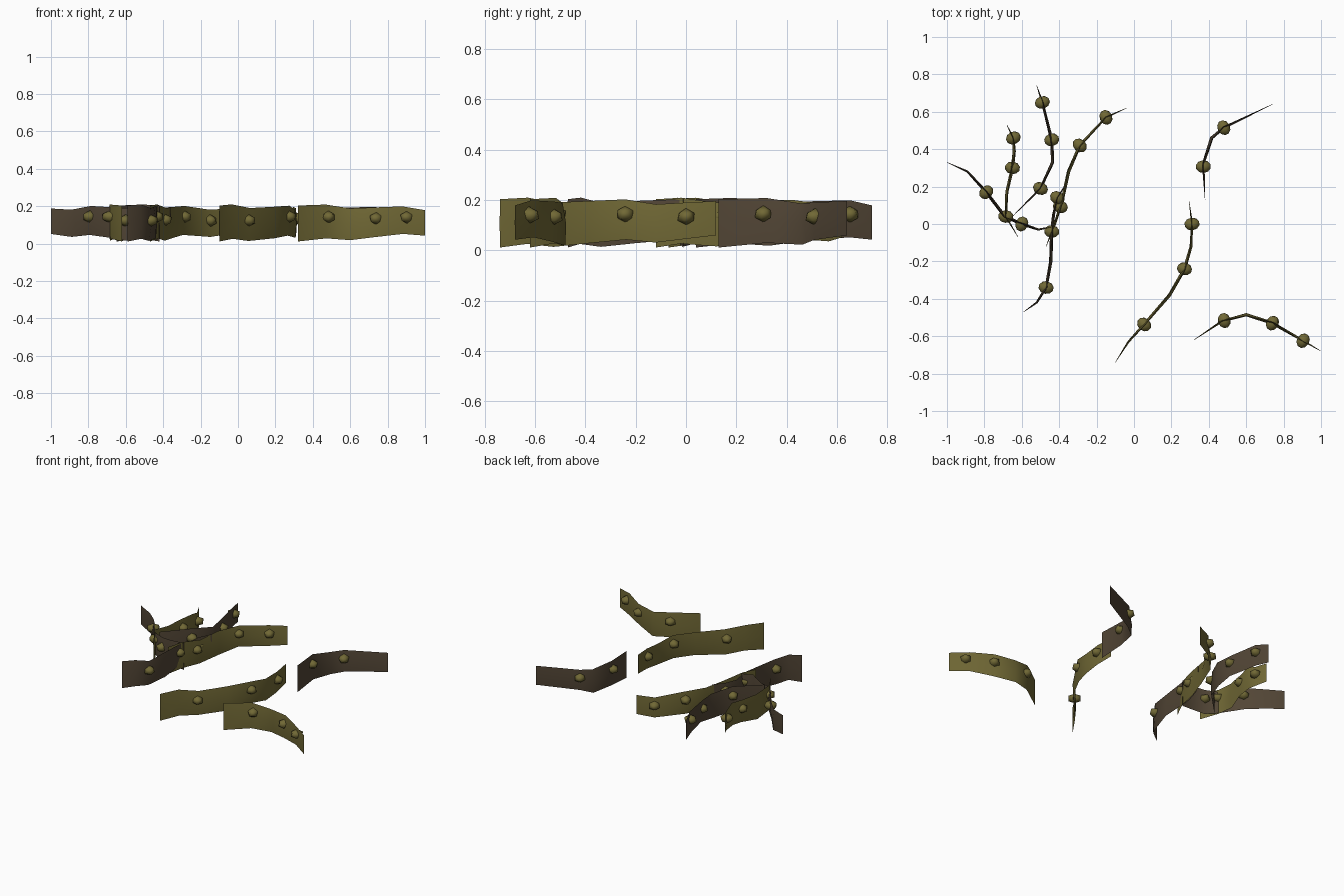
import bpy, bmesh, math
from mathutils import Vector

if "Cube" in bpy.data.objects:
    bpy.data.objects.remove(bpy.data.objects["Cube"], do_unlink=True)


def make_material(name, color):
    mat = bpy.data.materials.new(name)
    mat.use_nodes = True
    mat.diffuse_color = color
    mat.node_tree.nodes["Principled BSDF"].inputs["Base Color"].default_value = color
    return mat


olive = make_material("olive green", (.165, .14, .036, 1))
brown = make_material("dark brown", (.084, .06, .036, 1))


def finish(bm, name, material, angle):
    bmesh.ops.recalc_face_normals(bm, faces=bm.faces)
    mesh = bpy.data.meshes.new(name)
    bm.to_mesh(mesh)
    bm.free()
    mesh.materials.append(material)
    obj = bpy.data.objects.new(name, mesh)
    bpy.context.collection.objects.link(obj)
    bpy.ops.object.select_all(action='DESELECT')
    obj.select_set(True)
    bpy.context.view_layer.objects.active = obj
    bpy.ops.object.shade_smooth_by_angle(angle=math.radians(angle))
    return obj


def tangent(path, i):
    a, b = path[max(i - 1, 0)], path[min(i + 1, len(path) - 1)]
    return (b - a).normalized()


def centre_height(i, t):
    return .107 + .012 * t + .01 * math.sin(2.1 * i)


def make_blade(name, path, material):
    """Thin upright ribbon with a diamond section, running base to tip."""
    bm = bmesh.new()
    rings = []
    last = len(path) - 1
    for i, p in enumerate(path):
        t = i / last
        d = tangent(path, i)
        side = Vector((-d.y, d.x, 0))
        thick = .001 + .008 * math.sin(math.pi * t) ** .7 if 0 < i < last else .001
        lean = side * (.006 * math.sin(2.6 * i) if 0 < i < last else 0)
        half = Vector((0, 0, .096 - .028 * t))
        c = Vector((p.x, p.y, centre_height(i, t)))
        rings.append([bm.verts.new(v) for v in (
            c + half + lean, c + side * thick, c - half - lean, c - side * thick)])
    for a, b in zip(rings, rings[1:]):
        for k in range(4):
            n = (k + 1) % 4
            bm.faces.new((a[k], a[n], b[n], b[k]))
    bm.faces.new(rings[0])
    bm.faces.new(rings[-1])
    return finish(bm, name, material, 60)


def make_bladder(name, path, u):
    """Faceted air bladder bulging through the ribbon at path position u."""
    i = min(int(u), len(path) - 2)
    p = path[i].lerp(path[i + 1], u - i)
    d = (path[i + 1] - path[i]).normalized()
    bm = bmesh.new()
    bmesh.ops.create_icosphere(bm, subdivisions=1, radius=1)
    obj = finish(bm, name, olive, 60)
    obj.scale = (.038, .046, .034)
    obj.rotation_euler.z = math.atan2(d.y, d.x)
    obj.location = (p.x, p.y, .133 + .012 * math.sin(2.1 * u))


# Each blade: colour, ground path from base to tip, bladder positions on it
blades = {
    "front_right_blade": (olive, [(.32, -.62), (.47, -.52), (.6, -.485), (.74, -.53),
                                  (.88, -.61), (1, -.68)], (1.1, 3, 4.2)),
    "back_right_blade": (brown, [(.38, .13), (.37, .32), (.415, .46), (.48, .515),
                                 (.74, .64)], (.93, 3)),
    "middle_blade": (olive, [(-.1, -.74), (-.03, -.63), (.06, -.53), (.19, -.38), (.27, -.24),
                             (.305, -.12), (.31, 0), (.295, .12)], (1.93, 4, 6)),
    "inner_blade": (olive, [(-.47, -.12), (-.43, -.02), (-.385, .12), (-.35, .28),
                            (-.29, .42), (-.15, .57), (-.04, .62)], (1.8, 4, 5)),
    "back_blade": (brown, [(-.65, .04), (-.5, .19), (-.435, .33), (-.44, .45),
                           (-.49, .65), (-.52, .74)], (1, 3, 4)),
    "side_blade": (olive, [(-.62, -.07), (-.685, .04), (-.68, .17), (-.65, .3),
                           (-.64, .39), (-.645, .46), (-.68, .53)], (1, 3, 5)),
    "outer_left_blade": (brown, [(-.42, -.01), (-.51, -.03), (-.6, 0), (-.69, .04),
                                 (-.79, .17), (-.89, .28), (-1, .33)], (2, 4)),
    "front_left_blade": (brown, [(-.59, -.47), (-.52, -.42), (-.47, -.34), (-.445, -.2),
                                 (-.44, -.04), (-.43, .05), (-.41, .14), (-.36, .22)],
                         (2, 4, 6)),
}

for name, (material, points, spots) in blades.items():
    path = [Vector((x, y, 0)) for x, y in points]
    make_blade(name, path, material)
    for k, u in enumerate(spots, 1):
        make_bladder(f"{name}_bladder_{k}", path, u)
